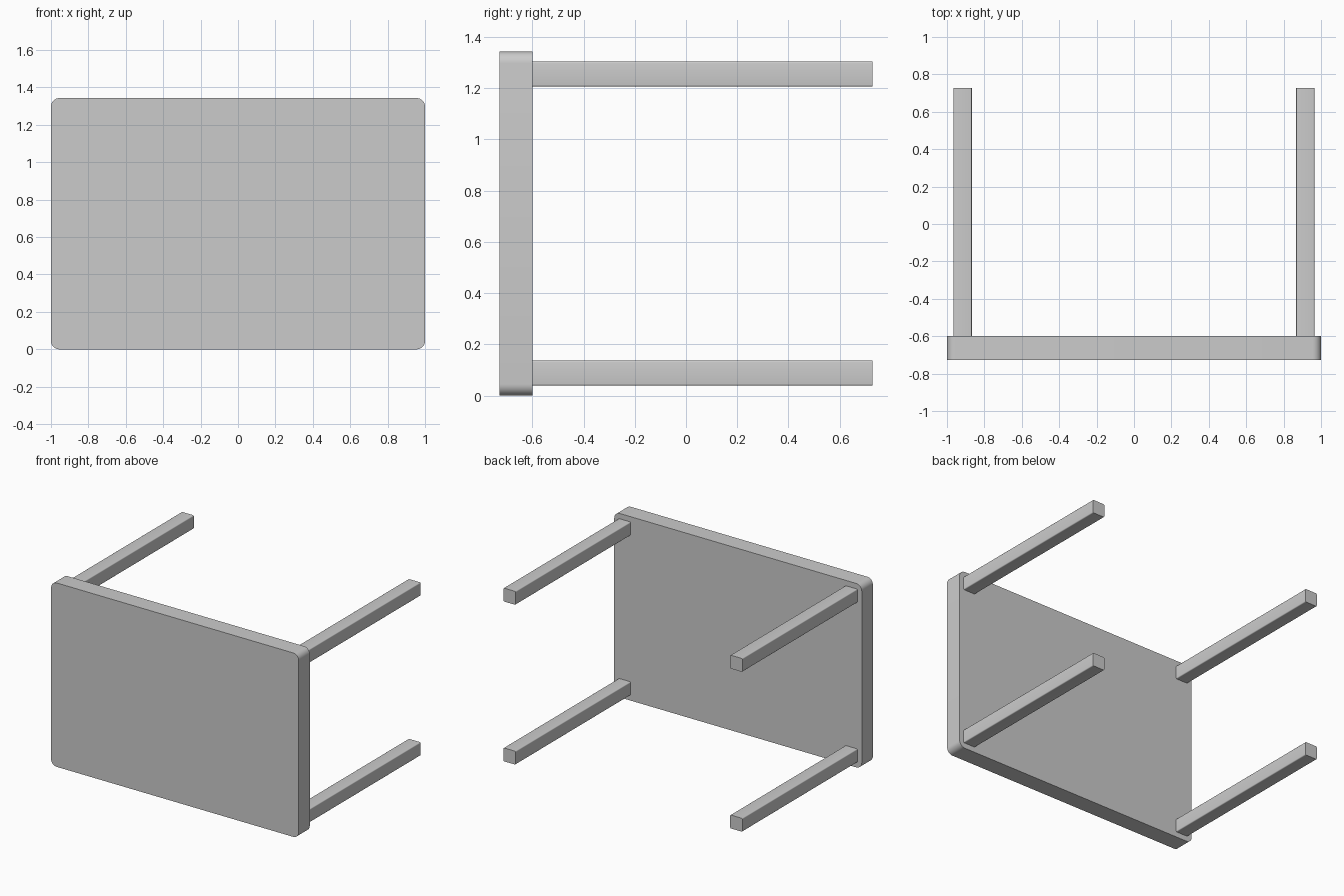
import bpy, bmesh, math

if "Cube" in bpy.data.objects:
    bpy.data.objects.remove(bpy.data.objects["Cube"])

Y_FRONT, Y_PANEL, Y_BACK = -0.728, -0.60, 0.728
HEIGHT = 1.343


def rounded_bar(name, x, y, z, radius, segments):
    """Box spanning the x, y, z ranges, with its edges along y rounded."""
    bm = bmesh.new()
    bmesh.ops.create_cube(bm, size=1)
    for v in bm.verts:
        v.co = [(a + b) / 2 + c * (b - a) for (a, b), c in zip((x, y, z), v.co)]
    edges = [e for e in bm.edges
             if abs(e.verts[0].co.y - e.verts[1].co.y) > 0.01]
    bmesh.ops.bevel(bm, geom=edges, offset=radius, offset_type='OFFSET',
                    segments=segments, profile=0.5, affect='EDGES')
    bmesh.ops.recalc_face_normals(bm, faces=bm.faces)
    mesh = bpy.data.meshes.new(name)
    bm.to_mesh(mesh)
    bm.free()
    obj = bpy.data.objects.new(name, mesh)
    bpy.context.collection.objects.link(obj)
    bpy.ops.object.select_all(action='DESELECT')
    obj.select_set(True)
    bpy.context.view_layer.objects.active = obj
    bpy.ops.object.shade_smooth_by_angle(angle=math.radians(35))
    return obj


# Table top, standing on its long edge
rounded_bar("table_top", (-1, 1), (Y_FRONT, Y_PANEL), (0, HEIGHT), 0.045, 8)

# Four legs pointing back
LEG, INSET_X, INSET_Z = 0.098, 0.035, 0.039
for side, x in (("left", -1 + INSET_X), ("right", 1 - INSET_X - LEG)):
    for level, z in (("lower", INSET_Z), ("upper", HEIGHT - INSET_Z - LEG)):
        rounded_bar(f"{level}_{side}_leg", (x, x + LEG), (Y_PANEL, Y_BACK),
                    (z, z + LEG), 0.007, 4)
